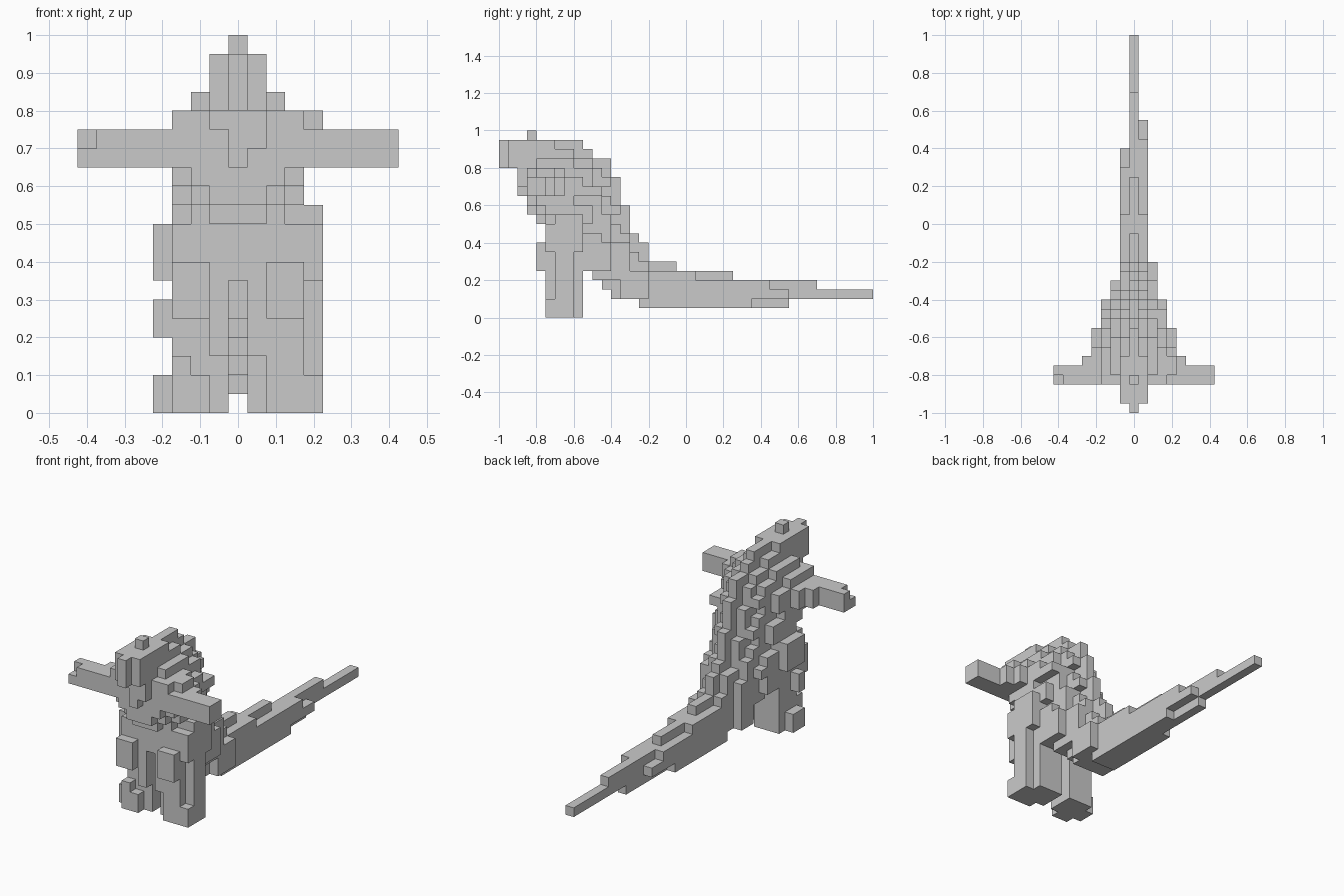
import bpy
import bmesh
from mathutils import Vector

UNIT = 0.05  # edge length of one block

cube = bpy.data.objects.get("Cube")
if cube:
    bpy.data.objects.remove(cube, do_unlink=True)

grey = bpy.data.materials.new("plain grey")
grey.use_nodes = True
grey.diffuse_color = (0.59, 0.59, 0.59, 1)
shader = next(n for n in grey.node_tree.nodes if n.type == "BSDF_PRINCIPLED")
shader.inputs["Base Color"].default_value = grey.diffuse_color

parts = {}


def block(part, xs, ys, zs):
    """Add a block of cells: xs includes both ends, ys and zs stop before the end."""
    cells = parts.setdefault(part, set())
    for x in range(xs[0], xs[1] + 1):
        for y in range(*ys):
            for z in range(*zs):
                cells.add((x, y, z))


def carve(part, *cells):
    parts[part].difference_update(cells)


# Torso: front and back limit of the middle column per level, half width
levels = {
    2: (12, 16, 1), 3: (11, 16, 1), 4: (10, 16, 2), 5: (9, 16, 3), 6: (9, 16, 3),
    7: (5, 16, 3), 8: (5, 15, 3), 9: (5, 14, 3), 10: (4, 14, 3), 11: (3, 14, 3),
    12: (3, 13, 3), 13: (2, 13, 3), 14: (2, 13, 3), 15: (2, 12, 3),
}
flat_chest = {10: 1, 11: 1, 12: 2, 13: 0, 14: 1, 15: 1}  # half width of the foremost row
taper = (0, 1, 2, 4)  # how far the back recedes away from the spine
for z, (front, back, half) in levels.items():
    for x in range(-half, half + 1):
        step = int(abs(x) > flat_chest.get(z, half))
        notch = int(x != 0 and z > 6 and (x + 2 * z) % 3 == 0)  # bumpy hide
        block("torso", (x, x), (front + step, back - taper[abs(x)] - notch), (z, z + 1))
carve("torso", (-1, 2, 14))
for x in (-3, 3):
    carve("torso", (x, 4, 11), (x, 5, 10))
carve("torso", (-3, 11, 5), (-3, 11, 6))
block("torso", (3, 3), (9, 11), (13, 14))

# Hip fillers beside the tail root
block("torso", (2, 2), (13, 16), (2, 4))
block("torso", (2, 2), (14, 16), (4, 5))
block("torso", (-2, -2), (12, 14), (2, 4))

# Head with neck, snout and crest
block("head", (-2, 2), (4, 8), (16, 17))
block("head", (-1, 1), (1, 10), (16, 17))
block("head", (-1, 1), (1, 8), (17, 18))
block("head", (-1, 1), (1, 6), (18, 19))
block("head", (0, 0), (0, 9), (16, 19))
block("head", (0, 0), (9, 12), (16, 17))
block("head", (0, 0), (9, 10), (17, 18))
block("head", (0, 0), (3, 4), (19, 20))

# Tail: end of each row, from the lowest level up
tail_rows = {0: (31, 40, 34, 25, 19), 1: (27, 31, 29, 21, 16), -1: (24, 28, 26, 21, 16)}
for x, ends in tail_rows.items():
    for z, end in enumerate(ends, 1):
        block("tail", (x, x), (15, end), (z, z + 1))

# Arms and legs on both sides
for side, name in ((1, "left"), (-1, "right")):
    def limb(part, near, far, ys, zs):
        block(f"{name}_{part}", sorted((side * near, side * far)), ys, zs)

    limb("arm", 4, 8, (3, 5), (13, 15))
    limb("arm", 4, 5, (5, 6), (13, 15))
    limb("arm", 4, 4, (6, 7), (13, 15))

    limb("leg", 1, 3, (6, 9), (0, 7))
    limb("leg", 2, 3, (5, 6), (0, 7))
    limb("leg", 2, 3, (4, 5), (5, 8))
    limb("leg", 1, 1, (5, 6), (3, 7))
    limb("leg", 4, 4, (6, 8), (0, 2))
    limb("leg", 4, 4, (6, 9), (7, 10))

# Uneven details
carve("right_arm", (-8, 3, 14))
carve("right_leg", (-3, 5, 3), (-3, 5, 4), (-2, 5, 2), (-2, 5, 3), (-2, 5, 4))
block("left_arm", (4, 4), (4, 6), (15, 16))
block("left_leg", (4, 4), (5, 6), (0, 2))
block("left_leg", (4, 4), (5, 6), (7, 10))
block("left_leg", (4, 4), (6, 8), (2, 7))
block("left_leg", (4, 4), (6, 9), (10, 11))
block("right_leg", (-4, -4), (6, 7), (4, 6))

# Turn every part into a mesh with only its outer faces
solid = set().union(*parts.values())
built = set()
axes = [Vector(a) for a in ((1, 0, 0), (0, 1, 0), (0, 0, 1))]
for name, cells in parts.items():
    bm = bmesh.new()
    for cell in sorted(cells - built):
        middle = Vector(cell) + Vector((0, 0.5, 0.5))
        for i in range(3):
            for sign in (1, -1):
                normal = axes[i] * sign
                neighbour = tuple(int(c) for c in Vector(cell) + normal)
                if neighbour in solid:
                    continue
                u = axes[(i + 1) % 3] / 2
                v = axes[(i + 2) % 3] / 2 * sign
                centre = middle + normal / 2 - Vector((0, 20, 0))
                corners = (-u - v, u - v, u + v, v - u)
                bm.faces.new([bm.verts.new((centre + c) * UNIT) for c in corners])
    built |= cells
    bmesh.ops.remove_doubles(bm, verts=bm.verts, dist=UNIT / 100)
    mesh = bpy.data.meshes.new(name)
    bm.to_mesh(mesh)
    bm.free()
    mesh.materials.append(grey)
    bpy.context.collection.objects.link(bpy.data.objects.new(name, mesh))
